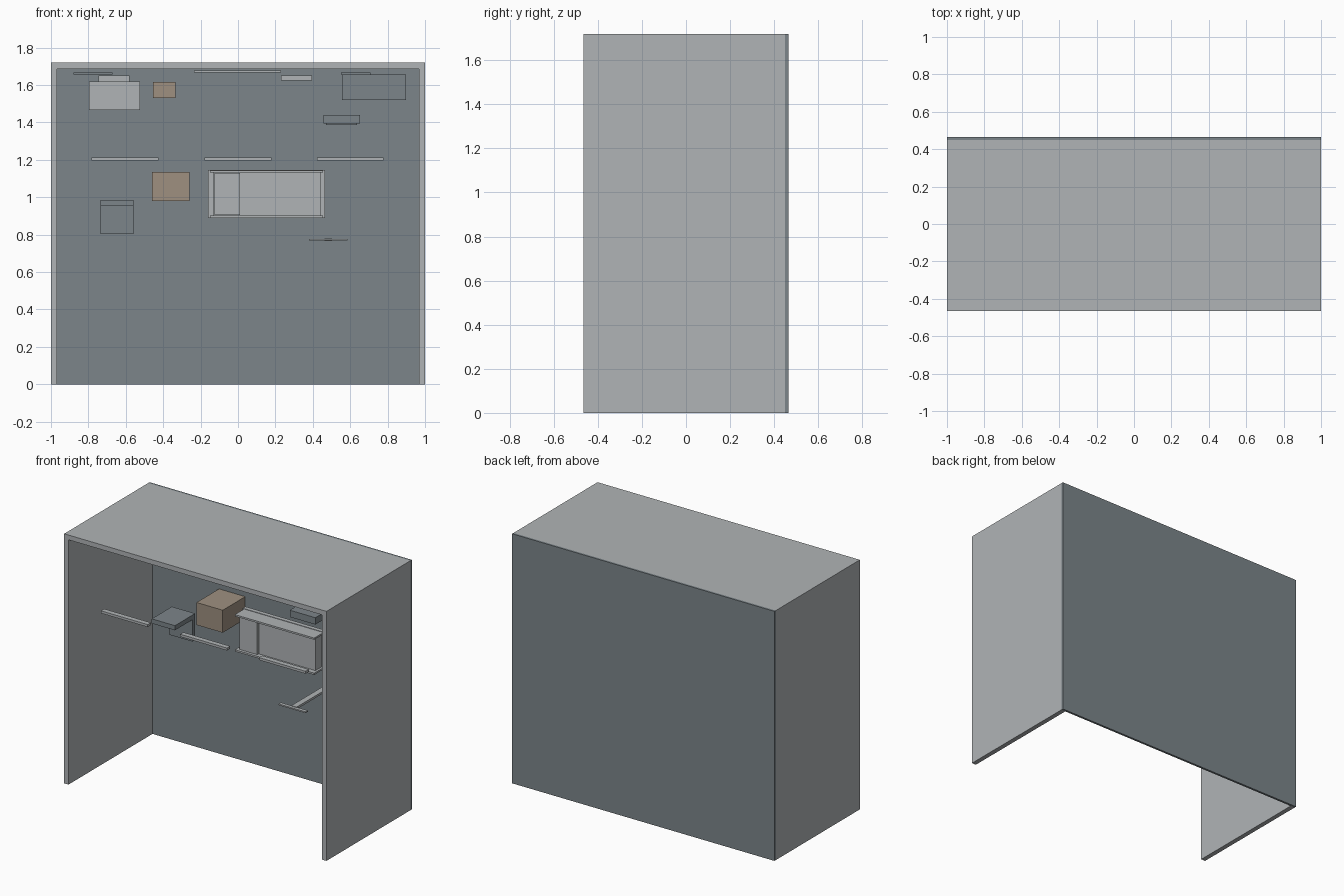
import bpy

if "Cube" in bpy.data.objects:
    bpy.data.objects.remove(bpy.data.objects["Cube"])


def material(name, rgb):
    m = bpy.data.materials.new(name)
    m.diffuse_color = (*rgb, 1)
    m.use_nodes = True
    m.node_tree.nodes["Principled BSDF"].inputs["Base Color"].default_value = m.diffuse_color
    return m


LIGHT = material("light_grey", (0.434, 0.457, 0.468))
DARK = material("slate_grey", (0.202, 0.235, 0.254))
TAN = material("tan", (0.342, 0.279, 0.216))


def box(name, x, y, z, mat):
    """Axis-aligned box from (min, max) ranges."""
    bpy.ops.mesh.primitive_cube_add(
        size=1, location=[(a + b) / 2 for a, b in (x, y, z)])
    o = bpy.context.object
    o.name = name
    o.scale = [b - a for a, b in (x, y, z)]
    bpy.ops.object.transform_apply(location=False, rotation=False, scale=True)
    o.data.materials.append(mat)
    return o


# Open cabinet shell
F, B, H, T = -0.465, 0.45, 1.72, 0.033
box("left_wall", (-1, -1 + T), (F, B), (0, H - T), LIGHT)
box("right_wall", (1 - T, 1), (F, B), (0, H - T), LIGHT)
box("roof", (-1, 1), (F, B), (H - T, H), LIGHT)
box("back_panel", (-1, 1), (B, 0.465), (0, H), DARK)

# Three front rails
for i, cx in enumerate((-0.604, 0, 0.6)):
    box(f"front_rail_{i}", (cx - 0.178, cx + 0.178), (-0.375, -0.34), (1.196, 1.213), LIGHT)

# Framed unit in the middle
box("unit_back_plate", (-0.16, 0.465), (0.28, 0.31), (0.888, 1.147), LIGHT)
box("unit_body", (-0.13, 0.44), (0.215, 0.28), (0.9, 1.132), LIGHT)
box("unit_left_panel", (-0.125, 0.01), (0.195, 0.215), (0.905, 1.13), LIGHT)
for name, z in (("top", 1.132), ("bottom", 0.89)):
    box(f"unit_{name}_flange", (-0.15, 0.455), (0.18, 0.28), (z, z + 0.012), LIGHT)

# Tan boxes
box("large_tan_box", (-0.46, -0.26), (0.205, B), (0.98, 1.135), TAN)
box("small_tan_box", (-0.455, -0.335), (0.25, 0.4), (1.53, 1.617), TAN)

# Bracketed shelf on the left
box("bracket_top", (-0.735, -0.558), (0.11, 0.33), (0.953, 0.985), DARK)
box("bracket_back", (-0.735, -0.558), (0.3, 0.33), (0.803, 0.953), DARK)

# Small dark tray on the right
box("tray", (0.458, 0.653), (-0.09, 0.03), (1.393, 1.44), DARK)
box("tray_foot", (0.47, 0.635), (-0.07, 0.01), (1.385, 1.393), DARK)

# T-shaped arm
box("arm_crossbar", (0.38, 0.585), (-0.1, -0.075), (0.768, 0.777), LIGHT)
box("arm", (0.463, 0.503), (-0.08, B), (0.765, 0.78), LIGHT)

# Items under the roof
box("left_light_box", (-0.797, -0.525), (0.15, 0.4), (1.467, 1.62), LIGHT)
box("left_light_cap", (-0.745, -0.58), (0.2, 0.35), (1.62, 1.652), LIGHT)
box("left_thin_bar", (-0.88, -0.67), (0.25, 0.33), (1.656, 1.667), DARK)
box("roof_rail", (-0.235, 0.23), (0.2, 0.25), (1.667, 1.678), LIGHT)
box("right_light_box", (0.23, 0.395), (0.2, 0.35), (1.625, 1.652), LIGHT)
box("right_dark_box", (0.555, 0.897), (0.15, 0.4), (1.52, 1.655), DARK)
box("right_thin_bar", (0.55, 0.708), (0.25, 0.33), (1.657, 1.668), DARK)
